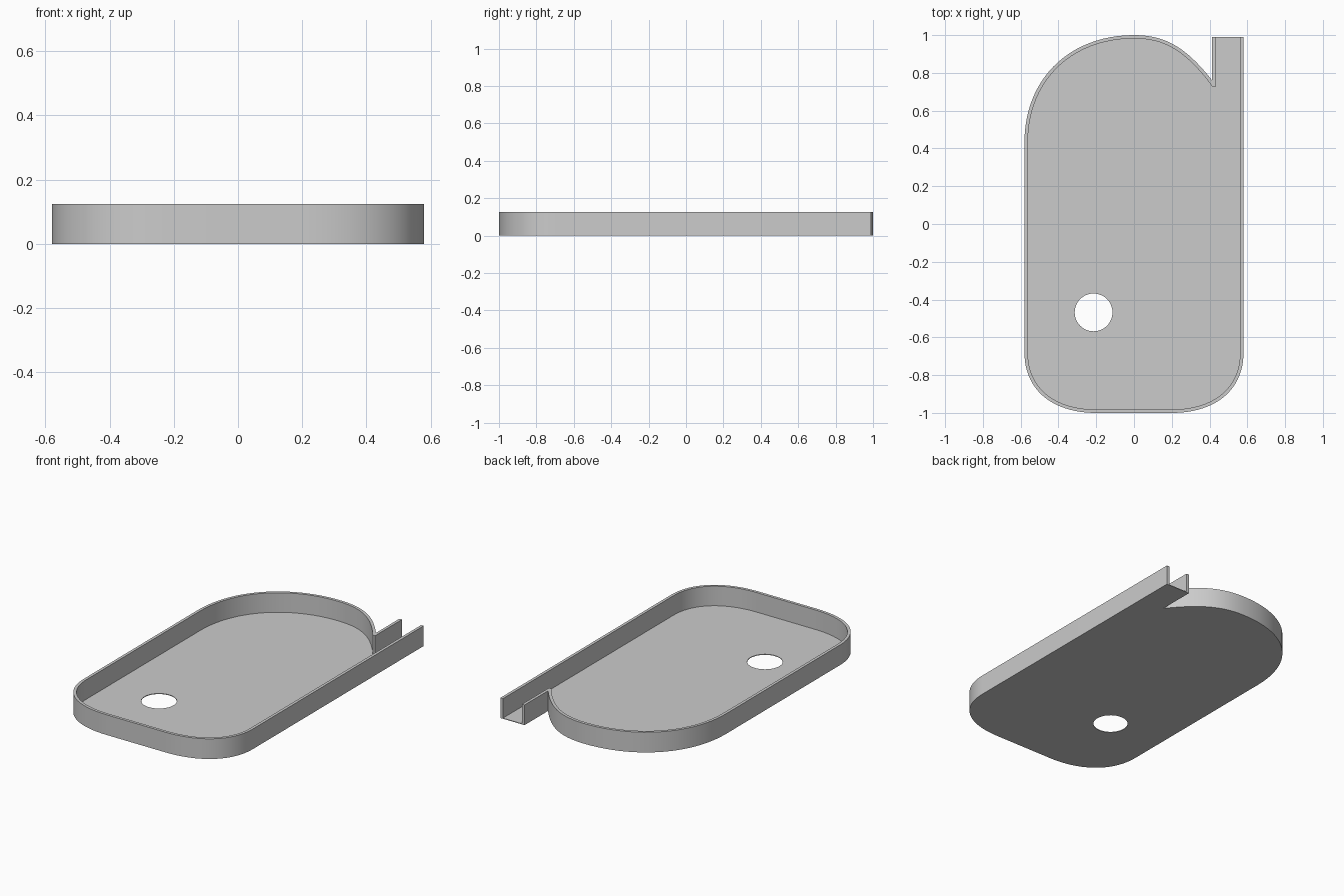
import bpy, bmesh, math
from mathutils import Vector
from mathutils.geometry import interpolate_bezier

if "Cube" in bpy.data.objects:
    bpy.data.objects.remove(bpy.data.objects["Cube"])

HEIGHT, WALL, FLOOR = 0.125, 0.018, 0.004
END_Y = 0.99


def bezier(a, b, c, d, n=24):
    return [Vector(p) for p in interpolate_bezier(*[Vector(q) for q in (a, b, c, d)], n)]


def offset_path(path, dist):
    """Mitred offset of an open path towards its right-hand side."""
    result = []
    for i, p in enumerate(path):
        d0 = (p - path[max(i - 1, 0)]).normalized()
        d1 = (path[min(i + 1, len(path) - 1)] - p).normalized()
        d0, d1 = (d0 if i else d1), (d1 if i < len(path) - 1 else d0)
        n0, n1 = Vector((d0.y, -d0.x)), Vector((d1.y, -d1.x))
        result.append(p + (n0 + n1) * (dist / (1 + n0.dot(n1))))
    return result


def finish(bm, name):
    bmesh.ops.recalc_face_normals(bm, faces=bm.faces)
    mesh = bpy.data.meshes.new(name)
    bm.to_mesh(mesh)
    bm.free()
    obj = bpy.data.objects.new(name, mesh)
    bpy.context.collection.objects.link(obj)
    bpy.ops.object.select_all(action='DESELECT')
    obj.select_set(True)
    bpy.context.view_layer.objects.active = obj
    bpy.ops.object.shade_smooth_by_angle(angle=math.radians(30))


# Outer outline: down the right side, round the tray, back up the spout
outer = [Vector((0.58, END_Y))]
outer += bezier((0.58, -0.68), (0.58, -0.88), (0.43, -1.0), (0.2, -1.0))
outer += bezier((-0.2, -1.0), (-0.43, -1.0), (-0.58, -0.88), (-0.58, -0.68))
outer += bezier((-0.58, 0.43), (-0.58, 0.78), (-0.33, 1.0), (0, 1.0))
outer += bezier((0, 1.0), (0.17, 1.0), (0.28, 0.93), (0.414, 0.76))[1:]
outer.append(Vector((0.414, END_Y)))
inner = offset_path(outer, WALL)

# Blunt the inside of the sharp notch
outer.insert(-1, outer[-2].copy())
inner[-2:-1] = [Vector((0.416, 0.726)), Vector((0.414 + WALL, 0.726))]

# Rim wall, open at the spout end
bm = bmesh.new()
rings = [[bm.verts.new((a.x, a.y, 0)), bm.verts.new((b.x, b.y, 0)),
          bm.verts.new((b.x, b.y, HEIGHT)), bm.verts.new((a.x, a.y, HEIGHT))]
         for a, b in zip(outer, inner)]
for r, s in zip(rings, rings[1:]):
    for k in range(4):
        m = (k + 1) % 4
        bm.faces.new((r[k], r[m], s[m], s[k]))
bm.faces.new(rings[0])
bm.faces.new(rings[-1])
bmesh.ops.remove_doubles(bm, verts=bm.verts, dist=1e-5)
finish(bm, "rim_wall")

# Thin floor with the round hole
hole = [Vector((-0.214 + 0.1 * math.cos(a), -0.468 + 0.1 * math.sin(a)))
        for a in (math.tau * i / 48 for i in range(48))]
bm = bmesh.new()
for loop in (inner, hole):
    vs = [bm.verts.new((p.x, p.y, 0)) for p in loop]
    for i, v in enumerate(vs):
        bm.edges.new((vs[i - 1], v))
bmesh.ops.triangle_fill(bm, use_beauty=True, edges=bm.edges[:], normal=(0, 0, 1))
top = bmesh.ops.extrude_face_region(bm, geom=bm.faces[:], use_keep_orig=True)["geom"]
bmesh.ops.translate(bm, vec=(0, 0, FLOOR),
                    verts=[g for g in top if isinstance(g, bmesh.types.BMVert)])
finish(bm, "tray_floor")
